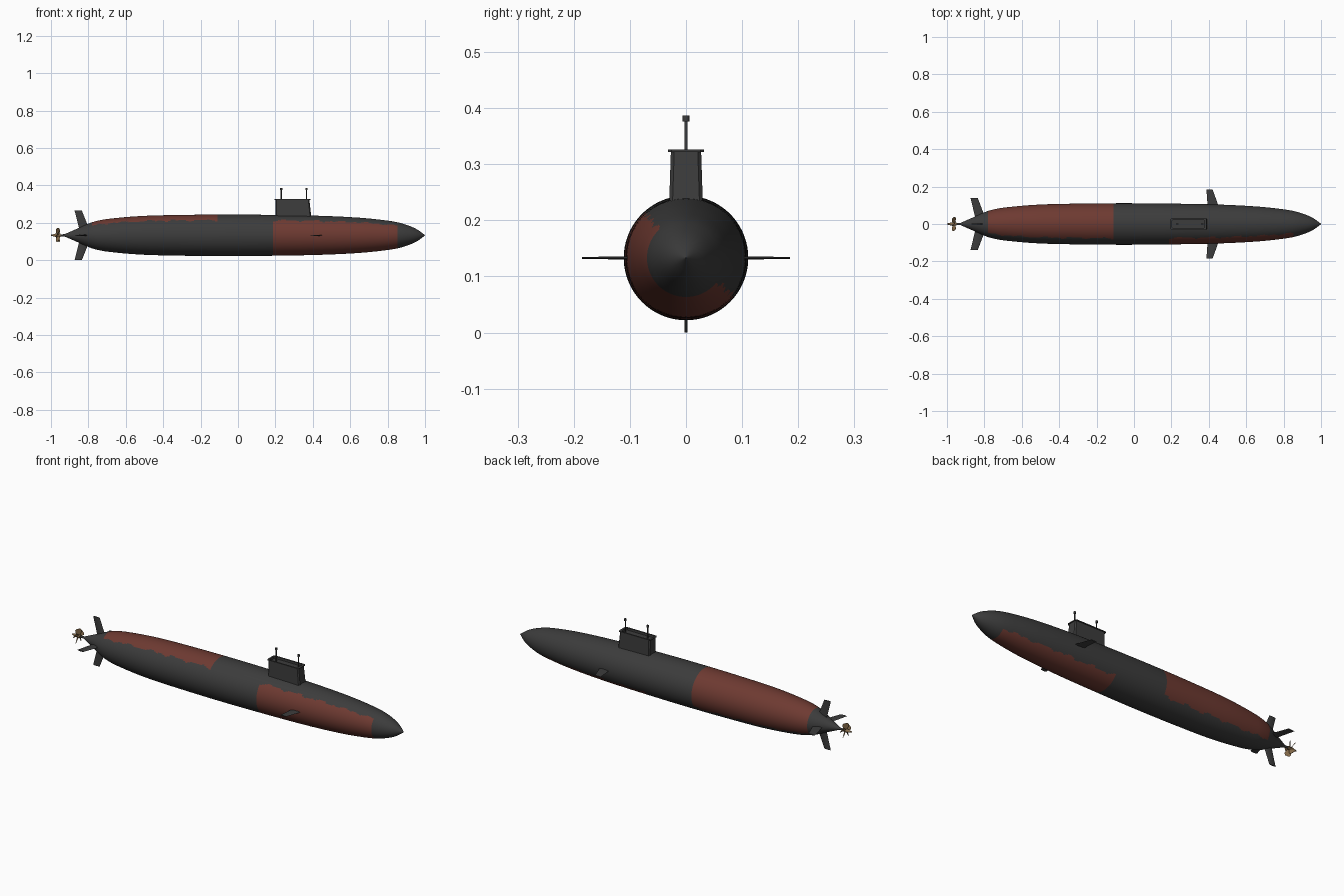
import bpy, bmesh, math
from mathutils import Matrix, Vector

if "Cube" in bpy.data.objects:
    bpy.data.objects.remove(bpy.data.objects["Cube"])

AXIS_Z = 0.133


def material(name, rgb):
    m = bpy.data.materials.new(name)
    m.diffuse_color = (*rgb, 1)
    m.use_nodes = True
    m.node_tree.nodes["Principled BSDF"].inputs["Base Color"].default_value = m.diffuse_color
    return m


GREY = material("dark_grey", (0.045, 0.045, 0.045))
RED = material("rust_red", (0.155, 0.042, 0.031))
BRASS = material("brass", (0.24, 0.15, 0.07))


def finish(name, bm, mats, smooth=True):
    bmesh.ops.recalc_face_normals(bm, faces=bm.faces)
    me = bpy.data.meshes.new(name)
    bm.to_mesh(me)
    bm.free()
    for m in mats:
        me.materials.append(m)
    ob = bpy.data.objects.new(name, me)
    bpy.context.collection.objects.link(ob)
    if smooth:
        bpy.ops.object.select_all(action='DESELECT')
        ob.select_set(True)
        bpy.context.view_layer.objects.active = ob
        bpy.ops.object.shade_smooth_by_angle(angle=math.radians(35))
    return ob


def lathe(bm, pts, seg):
    """Revolve (x, radius) points about the hull axis."""
    rings = []
    for x, r in pts:
        rings.append([bm.verts.new((x, r * math.cos(2 * math.pi * i / seg),
                                    AXIS_Z + r * math.sin(2 * math.pi * i / seg)))
                      for i in range(seg)])
    for a, b in zip(rings, rings[1:]):
        for i in range(seg):
            j = (i + 1) % seg
            bm.faces.new((a[i], a[j], b[j], b[i]))
    bm.faces.new(rings[0])
    bm.faces.new(rings[-1])


# Hull profile: smooth curve through a few (x, radius) points
PROFILE = [(-0.93, 0.005), (-0.87, 0.031), (-0.81, 0.058), (-0.77, 0.073), (-0.70, 0.087),
           (-0.52, 0.103), (-0.3, 0.109), (-0.05, 0.111), (0.2, 0.109), (0.45, 0.104),
           (0.65, 0.094), (0.78, 0.081), (0.86, 0.068), (0.92, 0.049), (0.96, 0.03),
           (1.0, 0.001)]


def radius(x):
    p = PROFILE
    k = max(i for i in range(len(p) - 1) if p[i][0] <= x + 1e-9)

    def slope(i):
        a, b = p[max(i - 1, 0)], p[min(i + 1, len(p) - 1)]
        return (b[1] - a[1]) / (b[0] - a[0])
    (x0, r0), (x1, r1) = p[k], p[k + 1]
    h = x1 - x0
    t = (x - x0) / h
    return max(0.001, (2*t**3 - 3*t**2 + 1)*r0 + (t**3 - 2*t**2 + t)*h*slope(k)
               + (3*t**2 - 2*t**3)*r1 + (t**3 - t**2)*h*slope(k + 1))


AFT, FORE = (-0.78, -0.11), (0.187, 0.853)
cuts = [-0.93, *AFT, *FORE, 1.0]
stations = []
for a, b in zip(cuts, cuts[1:]):
    n = max(12, round((b - a) / 0.014))
    stations += [a + (b - a) * i / n for i in range(n)]
stations.append(1.0)
bm = bmesh.new()
lathe(bm, [(x, radius(x)) for x in stations], 128)

# Red patches: upper far half aft, lower near half forward, ragged edges
for f in bm.faces:
    c = f.calc_center_median()
    ang = math.degrees(math.atan2(c.z - AXIS_Z, c.y))
    rag = 2.5 * math.sin(43 * c.x) + 2 * math.sin(97 * c.x + 1)
    upper = -38 + rag < ang < 133 + rag
    if (AFT[0] < c.x < AFT[1] and upper) or (FORE[0] < c.x < FORE[1] and not upper):
        f.material_index = 1
finish("hull", bm, [GREY, RED])


def loft(bm, sections):
    """Join closed loops of points and cap the ends."""
    loops = [[bm.verts.new(p) for p in s] for s in sections]
    for a, b in zip(loops, loops[1:]):
        for i in range(len(a)):
            j = (i + 1) % len(a)
            bm.faces.new((a[i], a[j], b[j], b[i]))
    bm.faces.new(loops[0])
    bm.faces.new(loops[-1])


def rect(x0, x1, w, z):
    c = min(0.006, w * 0.25)
    return [(x0 + c, -w, z), (x1 - c, -w, z), (x1, -w + c, z), (x1, w - c, z),
            (x1 - c, w, z), (x0 + c, w, z), (x0, w - c, z), (x0, -w + c, z)]


# Sail with a thin overhanging lip and recessed top
bm = bmesh.new()
loft(bm, [rect(0.2, 0.395, 0.031, 0.2), rect(0.2, 0.382, 0.027, 0.322),
          rect(0.195, 0.387, 0.032, 0.322), rect(0.195, 0.387, 0.032, 0.326),
          rect(0.204, 0.375, 0.024, 0.326), rect(0.204, 0.375, 0.024, 0.314)])
finish("sail", bm, [GREY])


def rod(bm, x, r, z0, z1):
    bmesh.ops.create_cone(bm, cap_ends=True, segments=12, radius1=r, radius2=r, depth=z1 - z0,
                          matrix=Matrix.Translation((x, 0, (z0 + z1) / 2)))


# Masts
for name, x in (("aft_mast", 0.231), ("fore_mast", 0.366)):
    bm = bmesh.new()
    rod(bm, x, 0.003, 0.31, 0.38)
    rod(bm, x, 0.006, 0.376, 0.387)
    finish(name, bm, [GREY])


def fin(name, root, tip, r0, r1, angle, t=0.004):
    """Tapered blade standing out from the axis; root and tip are (x0, x1)."""
    bm = bmesh.new()

    def section(x, r, t):
        a, b = x
        d = b - a
        return [(a, 0, r), (a + .3*d, -t, r), (a + .8*d, -t, r), (b, 0, r),
                (a + .8*d, t, r), (a + .3*d, t, r)]
    loft(bm, [section(root, r0, t), section(tip, r1, t * 0.6)])
    bm.transform(Matrix.Translation((0, 0, AXIS_Z)) @ Matrix.Rotation(angle, 4, 'X'))
    finish(name, bm, [GREY])


# Tail fins (cross) and bow planes (pair)
for i, n in enumerate(("top_fin", "left_fin", "bottom_fin", "right_fin")):
    fin(n, (-0.845, -0.79), (-0.874, -0.835), 0.02, 0.138 if i % 2 else 0.133, i * math.pi / 2)
for n, s in (("left_plane", -1), ("right_plane", 1)):
    fin(n, (0.395, 0.458), (0.387, 0.42), 0.08, 0.185, s * math.pi / 2, 0.003)

# Propeller shaft, hub and twisted blades
bm = bmesh.new()
lathe(bm, [(-0.975, 0.005), (-0.92, 0.006)], 16)
finish("shaft", bm, [GREY])
bm = bmesh.new()
lathe(bm, [(-1.0, 0.003), (-0.985, 0.006), (-0.975, 0.009), (-0.95, 0.009), (-0.948, 0.005)], 16)
finish("propeller_hub", bm, [BRASS])
bm = bmesh.new()
BLADES = 5
for i in range(BLADES):
    turn = Matrix.Rotation(2 * math.pi * i / BLADES, 4, 'X')
    secs = []
    for r, w, pitch in ((0.005, 0.008, 35), (0.018, 0.014, 45), (0.03, 0.017, 52), (0.038, 0.011, 58)):
        m = (Matrix.Translation((-0.963, 0, AXIS_Z)) @ turn @ Matrix.Translation((0, 0, r))
             @ Matrix.Rotation(math.radians(pitch), 4, 'Z'))
        secs.append([m @ Vector(p) for p in ((-w, 0, 0), (0, -.0015, 0), (w, 0, 0), (0, .0015, 0))])
    loft(bm, secs)
finish("propeller_blades", bm, [BRASS])
